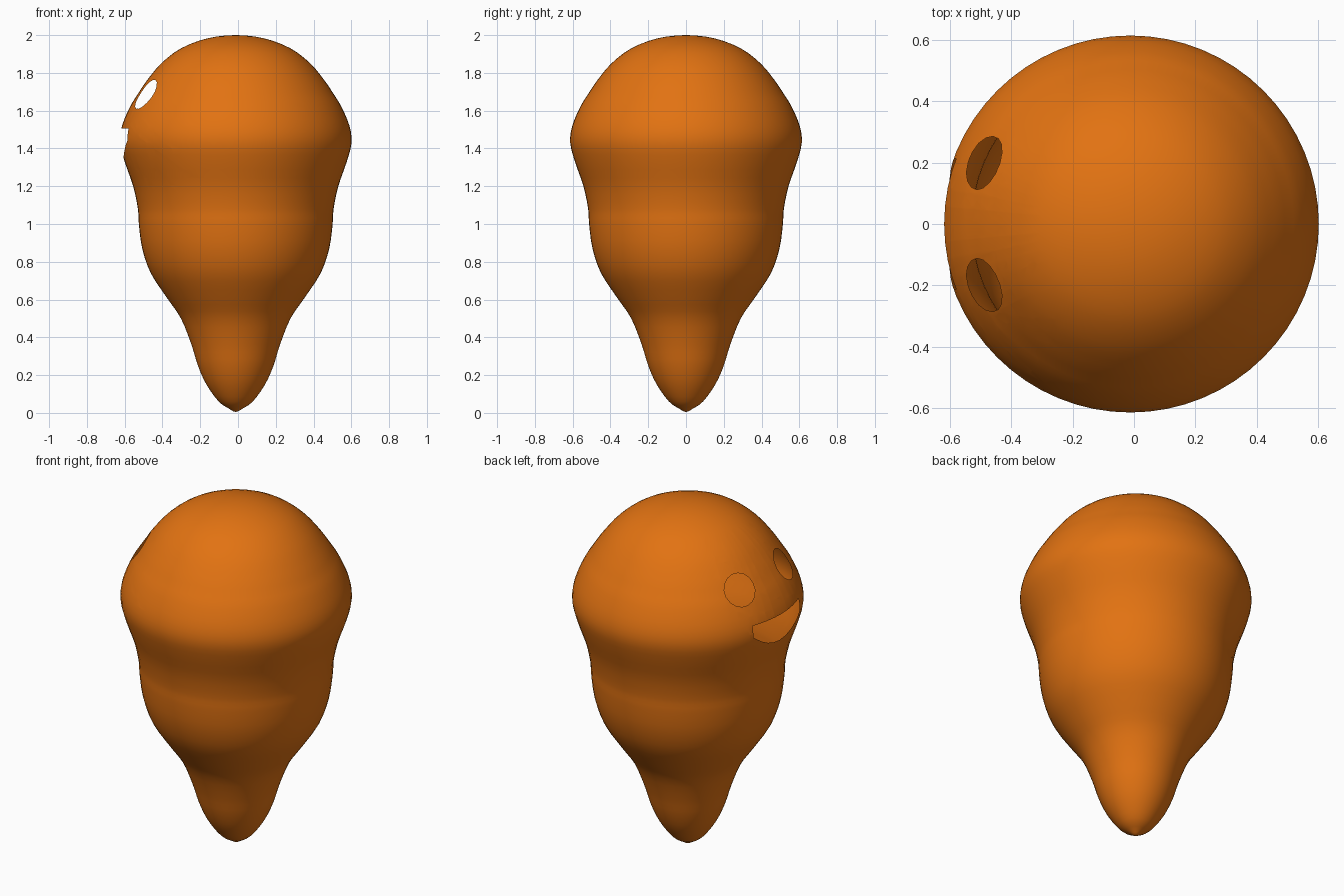
import bpy, bmesh, math
from mathutils import Vector

if "Cube" in bpy.data.objects:
    bpy.data.objects.remove(bpy.data.objects["Cube"])

AXIS = Vector((-0.012, 0, 0))
SIDES = 64

# Body profile: (radius, height)
profile = [(0, 0.005), (0.035, 0.022), (0.09, 0.06), (0.155, 0.15), (0.2, 0.25),
           (0.234, 0.36), (0.29, 0.5), (0.365, 0.61), (0.45, 0.74),
           (0.495, 0.87), (0.513, 1.0), (0.518, 1.08), (0.543, 1.2),
           (0.588, 1.33), (0.613, 1.43), (0.602, 1.52), (0.56, 1.62),
           (0.517, 1.69), (0.47, 1.76), (0.395, 1.85), (0.29, 1.93),
           (0.15, 1.983), (0, 2.0)]


def smooth_curve(pts, steps):
    """Catmull-Rom resampling of the profile."""
    p = [Vector(q) for q in pts]
    p = [Vector((-p[1].x, p[1].y))] + p + [Vector((-p[-2].x, p[-2].y))]
    out = []
    for i in range(1, len(p) - 2):
        a, b, c, d = p[i - 1:i + 3]
        for k in range(steps):
            t = k / steps
            out.append(0.5 * (2 * b + (c - a) * t + (2 * a - 5 * b + 4 * c - d) * t * t
                              + (3 * b - a - 3 * c + d) * t ** 3))
    out.append(p[-2])
    return out


def cut_opening(bm, planes):
    """Remove the surface that lies inside every (point, outward normal) plane."""
    def inside(f, ps):
        c = f.calc_center_median()
        return all((c - co).dot(no) < 0 for co, no in ps)
    faces = [f for f in bm.faces if f.calc_center_median().x < -0.25
             and 1.2 < f.calc_center_median().z < 1.9]
    for i, (co, no) in enumerate(planes):
        geom = set(faces)
        for f in faces:
            geom.update(f.edges)
            geom.update(f.verts)
        res = bmesh.ops.bisect_plane(bm, geom=list(geom), dist=1e-5,
                                     plane_co=co, plane_no=no)
        faces = [f for f in res['geom'] if isinstance(f, bmesh.types.BMFace)
                 and inside(f, planes[:i + 1])]
    bmesh.ops.delete(bm, geom=faces, context='FACES')


# Hollow body turned around the vertical axis
bm = bmesh.new()
rings = smooth_curve(profile, 3)
grid = []
for q in rings:
    r = max(q.x, 0)
    if r < 1e-4:
        grid.append([bm.verts.new(AXIS + Vector((0, 0, q.y)))] * SIDES)
    else:
        grid.append([bm.verts.new(AXIS + Vector((r * math.cos(2 * math.pi * k / SIDES),
                                                 r * math.sin(2 * math.pi * k / SIDES), q.y)))
                     for k in range(SIDES)])
for lo, hi in zip(grid, grid[1:]):
    for k in range(SIDES):
        n = (k + 1) % SIDES
        corners = list(dict.fromkeys([lo[k], lo[n], hi[n], hi[k]]))
        bm.faces.new(corners)

# Round eye openings, cut along the surface normal
for side in (-1, 1):
    centre = AXIS + Vector((-0.477, side * 0.2, 1.687))
    out = Vector((-0.477, side * 0.2, 0)).normalized()
    normal = (out * math.cos(0.57) + Vector((0, 0, 1)) * math.sin(0.57)).normalized()
    u = normal.cross(Vector((0, 0, 1))).normalized()
    v = normal.cross(u)
    planes = []
    for k in range(16):
        a = 2 * math.pi * k / 16
        d = u * math.cos(a) + v * math.sin(a)
        planes.append((centre + d * 0.09, d))
    cut_opening(bm, planes)

# Smiling mouth opening, cut as a row of narrow strips
SPAN, STRIPS = math.radians(20.5), 8


def mouth_point(t, z):
    a = math.pi + t * SPAN
    return AXIS + Vector((0.61 * math.cos(a), 0.61 * math.sin(a), z))


for i in range(STRIPS):
    t0, t1 = -1 + 2 * i / STRIPS, -1 + 2 * (i + 1) / STRIPS
    planes = []
    for t, sign in ((t0, -1), (t1, 1)):
        a = math.pi + t * SPAN
        planes.append((AXIS, sign * Vector((-math.sin(a), math.cos(a), 0))))
    mid = math.pi + (t0 + t1) / 2 * SPAN
    radial = Vector((math.cos(mid), math.sin(mid), 0))
    for base, rise, sign in ((1.35, 0.09, -1), (1.505, 0.0, 1)):
        p0 = mouth_point(t0, base + rise * t0 * t0)
        p1 = mouth_point(t1, base + rise * t1 * t1)
        no = radial.cross(p1 - p0).normalized()
        if no.z * sign < 0:
            no = -no
        planes.append((p0, no))
    cut_opening(bm, planes)

bmesh.ops.recalc_face_normals(bm, faces=bm.faces)
for f in bm.faces:
    f.smooth = True
mesh = bpy.data.meshes.new("body")
bm.to_mesh(mesh)
bm.free()
body = bpy.data.objects.new("body", mesh)
bpy.context.collection.objects.link(body)

orange = bpy.data.materials.new("orange")
orange.diffuse_color = (0.76, 0.17, 0.006, 1)
orange.use_nodes = True
orange.node_tree.nodes["Principled BSDF"].inputs["Base Color"].default_value = orange.diffuse_color
mesh.materials.append(orange)
